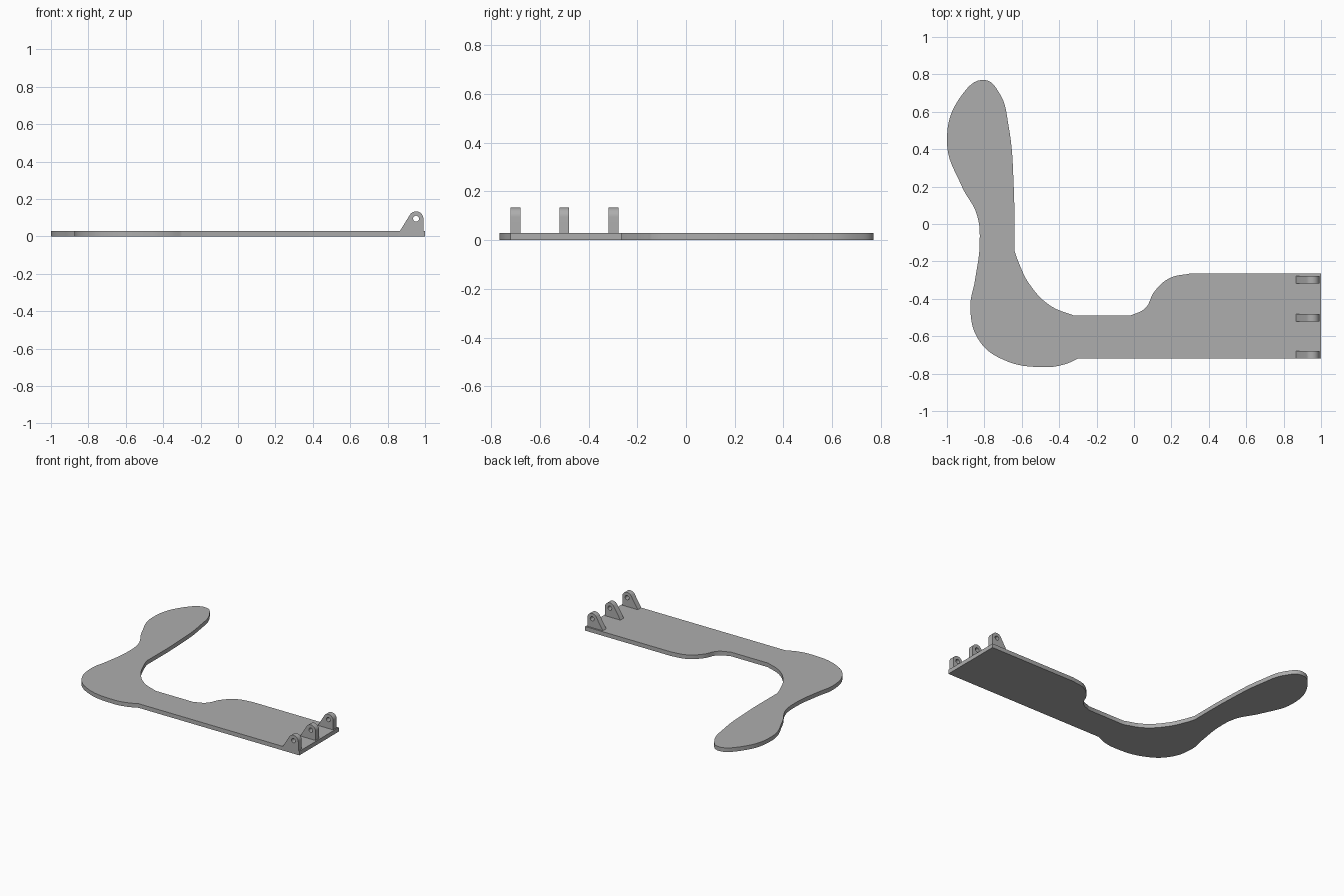
import bpy
import bmesh
from math import sin, cos, pi, radians

if "Cube" in bpy.data.objects:
    bpy.data.objects.remove(bpy.data.objects["Cube"])

GREY = (0.42, 0.42, 0.42, 1)
metal = bpy.data.materials.new("plain grey")
metal.use_nodes = True
metal.diffuse_color = GREY
metal.node_tree.nodes["Principled BSDF"].inputs["Base Color"].default_value = GREY


def flat_part(name, loops, thickness, location, turn=0):
    """Extrude closed outlines; points marked 'c' are corners, others are smooth."""
    curve = bpy.data.curves.new(name, "CURVE")
    curve.dimensions = "2D"
    curve.fill_mode = "BOTH"
    curve.extrude = thickness / 2
    curve.resolution_u = 8
    for points in loops:
        spline = curve.splines.new("BEZIER")
        spline.bezier_points.add(len(points) - 1)
        spline.use_cyclic_u = True
        for bp, p in zip(spline.bezier_points, points):
            bp.co = (p[0], p[1], 0)
            bp.handle_left_type = bp.handle_right_type = "VECTOR" if len(p) > 2 else "AUTO"
    obj = bpy.data.objects.new(name, curve)
    bpy.context.collection.objects.link(obj)
    obj.location = location
    obj.rotation_euler.x = turn
    bpy.ops.object.select_all(action="DESELECT")
    obj.select_set(True)
    bpy.context.view_layer.objects.active = obj
    bpy.ops.object.convert(target="MESH")
    obj = bpy.context.object
    # Weld the caps to the walls
    bm = bmesh.new()
    bm.from_mesh(obj.data)
    bmesh.ops.remove_doubles(bm, verts=bm.verts, dist=0.0002)
    bmesh.ops.recalc_face_normals(bm, faces=bm.faces)
    bm.to_mesh(obj.data)
    bm.free()
    obj.data.materials.clear()
    obj.data.materials.append(metal)
    bpy.ops.object.shade_smooth_by_angle(angle=radians(30))
    return obj


# Base plate: wide hinge end, narrow neck, rounded elbow and paddle
outline = [
    (1, -.72, "c"), (1, -.265, "c"), (.30, -.265, "c"), (.19, -.29), (.11, -.36),
    (.06, -.45), (-.02, -.49, "c"), (-.32, -.49, "c"), (-.45, -.435), (-.56, -.32),
    (-.615, -.21), (-.64, -.14, "c"), (-.643, .2), (-.67, .52), (-.72, .70),
    (-.80, .77), (-.92, .69), (-1, .44), (-.92, .2), (-.84, .05),
    (-.825, -.1), (-.85, -.3), (-.875, -.45), (-.83, -.62), (-.70, -.725),
    (-.47, -.765), (-.37, -.75), (-.30, -.72, "c"),
]
flat_part("base_plate", [outline], .03, (0, 0, .015))

# Hinge lugs: sloped knuckle with a round eye
EYE_X, EYE_Z, KNUCKLE = .952, .095, .039


def arc(radius, start, end, steps):
    return [(EYE_X + radius * cos(start + (end - start) * i / steps),
             EYE_Z + radius * sin(start + (end - start) * i / steps), "c")
            for i in range(steps + 1)]


lug = [(.865, .028, "c"), (.991, .028, "c")] + arc(KNUCKLE, 0, pi * .8, 16)
eye = arc(.016, 0, 2 * pi * 15 / 16, 15)
for name, y in (("front", -.70), ("middle", -.50), ("back", -.297)):
    flat_part(name + "_hinge_lug", [lug, eye], .04, (0, y, 0), pi / 2)
